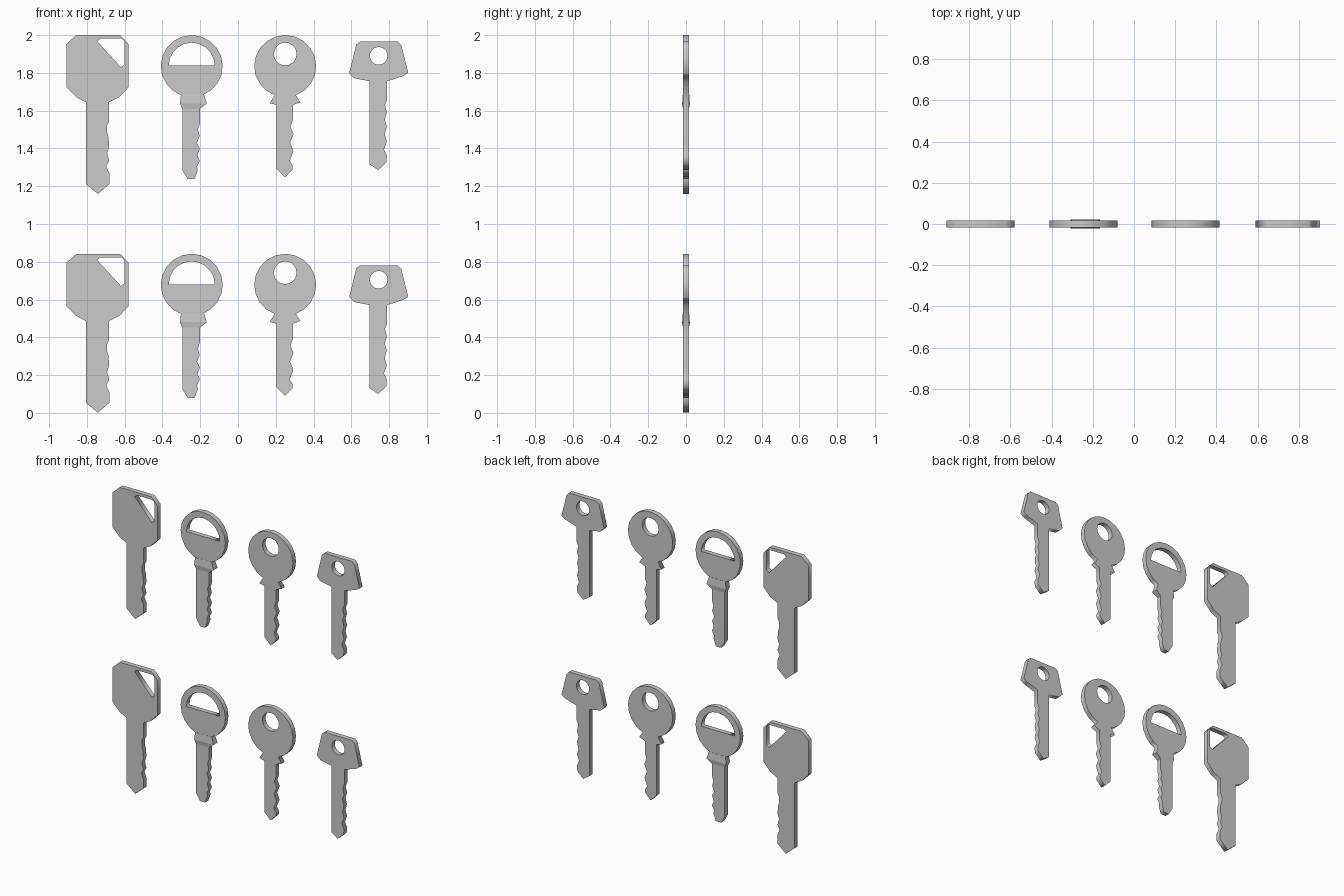
import bpy, bmesh
from math import sin, cos, radians

if "Cube" in bpy.data.objects:
    bpy.data.objects.remove(bpy.data.objects["Cube"])

HALF = 0.016  # half thickness of a key blank


def arc(cx, cz, r, a0, a1, n):
    """Points along an arc, angles in degrees, both ends included."""
    return [(cx + r * cos(radians(a0 + (a1 - a0) * i / n)),
             cz + r * sin(radians(a0 + (a1 - a0) * i / n))) for i in range(n + 1)]


def circle(cx, cz, r, n):
    return arc(cx, cz, r, 0, 360, n)[:-1]


def plate(name, outline, hole):
    """Flat plate with a hole, drawn in x-z and thickened along y."""
    cu = bpy.data.curves.new(name, 'CURVE')
    cu.dimensions = '2D'
    cu.fill_mode = 'BOTH'
    cu.extrude = HALF
    for loop in (outline, hole):
        sp = cu.splines.new('POLY')
        sp.points.add(len(loop) - 1)
        for p, (x, z) in zip(sp.points, loop):
            p.co = (x, z, 0, 1)
        sp.use_cyclic_u = True
    ob = bpy.data.objects.new(name, cu)
    bpy.context.collection.objects.link(ob)
    ob.rotation_euler.x = radians(90)
    bpy.ops.object.select_all(action='DESELECT')
    ob.select_set(True)
    bpy.context.view_layer.objects.active = ob
    bpy.ops.object.convert(target='MESH')
    return bpy.context.object


def loft(name, sections):
    """Stack of rectangles (x0, x1, half depth, z) joined into one solid."""
    bm = bmesh.new()
    rings = [[bm.verts.new(c) for c in ((x0, -d, z), (x1, -d, z), (x1, d, z), (x0, d, z))]
             for x0, x1, d, z in sections]
    bm.faces.new(rings[0])
    bm.faces.new(rings[-1])
    for a, b in zip(rings, rings[1:]):
        for i in range(4):
            j = (i + 1) % 4
            bm.faces.new((a[i], a[j], b[j], b[i]))
    bmesh.ops.recalc_face_normals(bm, faces=bm.faces)
    me = bpy.data.meshes.new(name)
    bm.to_mesh(me)
    bm.free()
    ob = bpy.data.objects.new(name, me)
    bpy.context.collection.objects.link(ob)
    return ob


def lower_copy(ob, drop):
    """Repeat a part in the lower row."""
    c = ob.copy()
    c.name = ob.name.replace("upper", "lower")
    bpy.context.collection.objects.link(c)
    c.location.z -= drop


# Octagonal key, outline runs clockwise from the head's upper left
octagon = [(-.909, 1.952), (-.856, 2), (-.624, 2), (-.579, 1.952), (-.579, 1.724),
           (-.629, 1.671), (-.682, 1.645),
           (-.682, 1.545), (-.694, 1.52), (-.694, 1.49), (-.686, 1.46), (-.682, 1.41),
           (-.693, 1.375), (-.682, 1.335), (-.697, 1.305), (-.68, 1.265),
           (-.68, 1.212), (-.742, 1.159), (-.806, 1.212), (-.806, 1.645),
           (-.856, 1.671), (-.909, 1.724)]
tri_hole = [(-.746, 1.968), (-.728, 1.981), (-.615, 1.981), (-.6, 1.965),
            (-.6, 1.845), (-.62, 1.83)]
lower_copy(plate("upper_octagon_key", octagon, tri_hole), 1.158)

# Round key with half-disc hole
collared = arc(-.245, 1.836, .164, -70, 250, 18) + [
    (-.302, 1.68), (-.295, 1.61), (-.295, 1.285), (-.267, 1.238), (-.23, 1.238),
    (-.213, 1.285), (-.217, 1.305), (-.202, 1.335), (-.215, 1.365), (-.202, 1.4),
    (-.217, 1.43), (-.203, 1.465), (-.212, 1.5), (-.201, 1.535), (-.201, 1.61),
    (-.185, 1.68)]
lower_copy(plate("upper_collared_key", collared, arc(-.245, 1.838, .122, 0, 180, 10)), 1.158)

# Thickened collar below the round head
collar = loft("upper_key_collar", [(-.295, -.201, HALF, 1.61), (-.307, -.165, .021, 1.638),
                                   (-.302, -.18, HALF + .001, 1.685)])
lower_copy(collar, 1.158)

# Round key with round hole and flared shoulders
shouldered = arc(.25, 1.836, .164, -70, 250, 18) + [
    (.168, 1.64), (.204, 1.63), (.204, 1.293), (.249, 1.248), (.288, 1.288),
    (.288, 1.312), (.274, 1.335), (.293, 1.385), (.276, 1.43), (.294, 1.475),
    (.278, 1.515), (.29, 1.55), (.29, 1.63), (.331, 1.645)]
lower_copy(plate("upper_shouldered_key", shouldered, circle(.25, 1.9, .06, 20)), 1.158)

# Small key with a trapezoid head
trapezoid = [(.626, 1.95), (.645, 1.965), (.847, 1.965), (.865, 1.945), (.901, 1.8),
             (.874, 1.783), (.79, 1.756),
             (.79, 1.66), (.778, 1.63), (.788, 1.59), (.777, 1.555), (.787, 1.515),
             (.777, 1.475), (.787, 1.435), (.773, 1.395), (.788, 1.36),
             (.785, 1.325), (.742, 1.285), (.697, 1.315), (.697, 1.756),
             (.615, 1.772), (.589, 1.798)]
lower_copy(plate("upper_trapezoid_key", trapezoid, circle(.745, 1.89, .047, 18)), 1.185)
